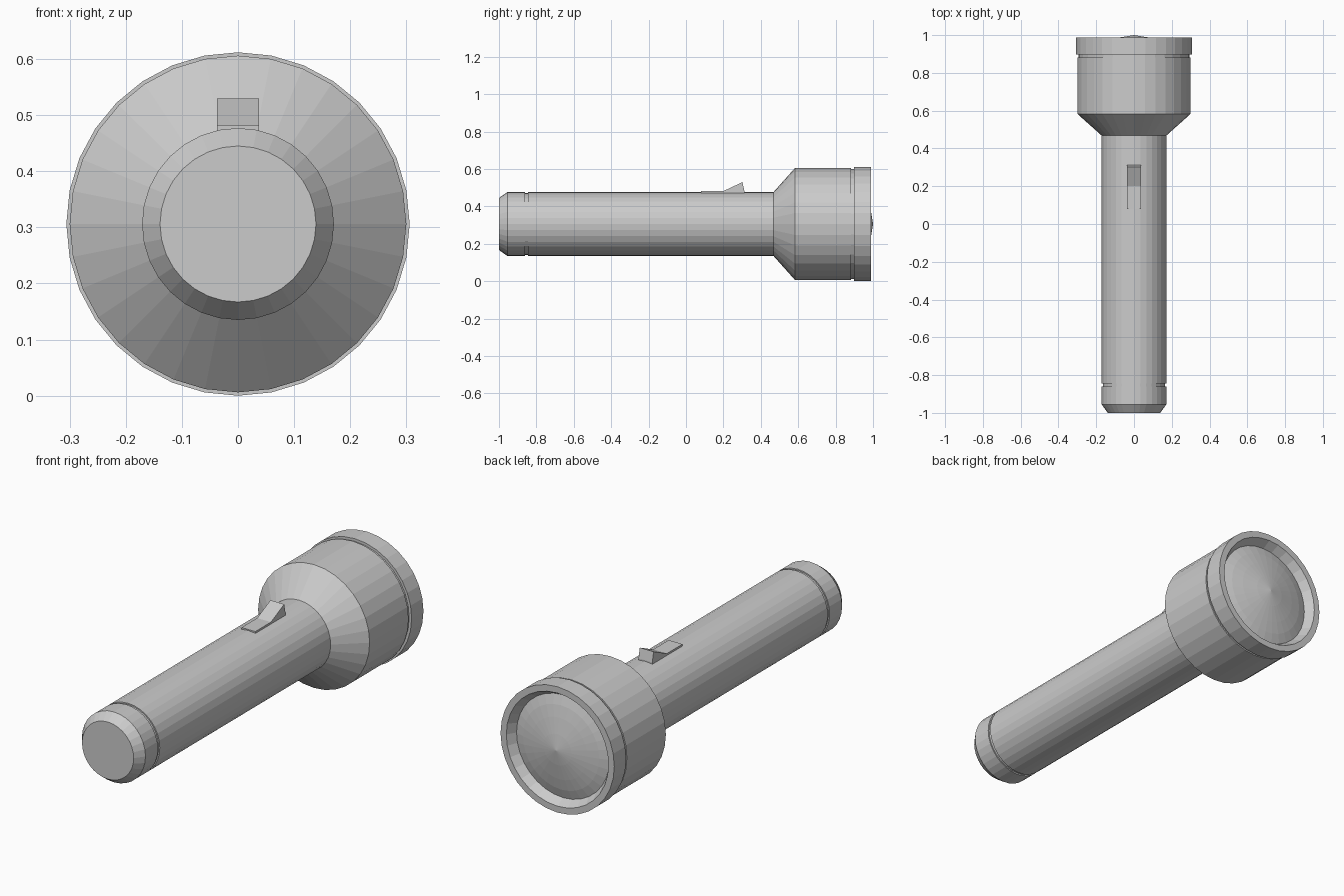
import bpy, bmesh, math

if "Cube" in bpy.data.objects:
    bpy.data.objects.remove(bpy.data.objects["Cube"])

AXIS_Z = 0.306
SIDES = 32


def finish(name, bm):
    bmesh.ops.remove_doubles(bm, verts=bm.verts, dist=1e-5)
    bmesh.ops.recalc_face_normals(bm, faces=bm.faces)
    mesh = bpy.data.meshes.new(name)
    bm.to_mesh(mesh)
    bm.free()
    obj = bpy.data.objects.new(name, mesh)
    bpy.context.collection.objects.link(obj)
    return obj


def lathe(name, profile):
    """Revolve (y, radius) points around the torch axis."""
    bm = bmesh.new()
    verts = [bm.verts.new((0, y, AXIS_Z + r)) for y, r in profile]
    edges = [bm.edges.new(pair) for pair in zip(verts, verts[1:])]
    bmesh.ops.spin(bm, geom=verts + edges, cent=(0, 0, AXIS_Z), axis=(0, 1, 0),
                   angle=math.tau, steps=SIDES, use_merge=False, use_duplicate=False)
    return finish(name, bm)


def extrude_x(name, outline, half_width):
    """Extrude a (y, z) outline symmetrically along x."""
    bm = bmesh.new()
    face = bm.faces.new([bm.verts.new((-half_width, y, z)) for y, z in outline])
    ext = bmesh.ops.extrude_face_region(bm, geom=[face])["geom"]
    moved = [v for v in ext if isinstance(v, bmesh.types.BMVert)]
    bmesh.ops.translate(bm, verts=moved, vec=(2 * half_width, 0, 0))
    return finish(name, bm)


# Chamfered tail cap
lathe("tail_cap", [(-1.0, 0), (-1.0, 0.139), (-0.955, 0.171), (-0.86, 0.171), (-0.86, 0.165)])

# Handle tube, flared neck and head, with a groove at each end
lathe("handle_and_head", [(-0.86, 0.165), (-0.845, 0.165), (-0.845, 0.171), (0.468, 0.171),
                          (0.583, 0.30), (0.882, 0.30), (0.882, 0.293), (0.897, 0.293)])

# Front ring with tapered inner wall
lathe("bezel", [(0.897, 0.293), (0.897, 0.306), (0.988, 0.306), (0.988, 0.275), (0.945, 0.25)])

# Shallow domed lens
lathe("lens", [(0.945, 0.25), (0.96, 0.205), (0.973, 0.15), (0.988, 0.075), (1.0, 0)])

# Thumb switch: thin plate with a raised wedge
extrude_x("switch", [(0.08, 0.46), (0.08, 0.482), (0.2, 0.482), (0.302, 0.53),
                     (0.312, 0.482), (0.312, 0.46)], 0.037)
